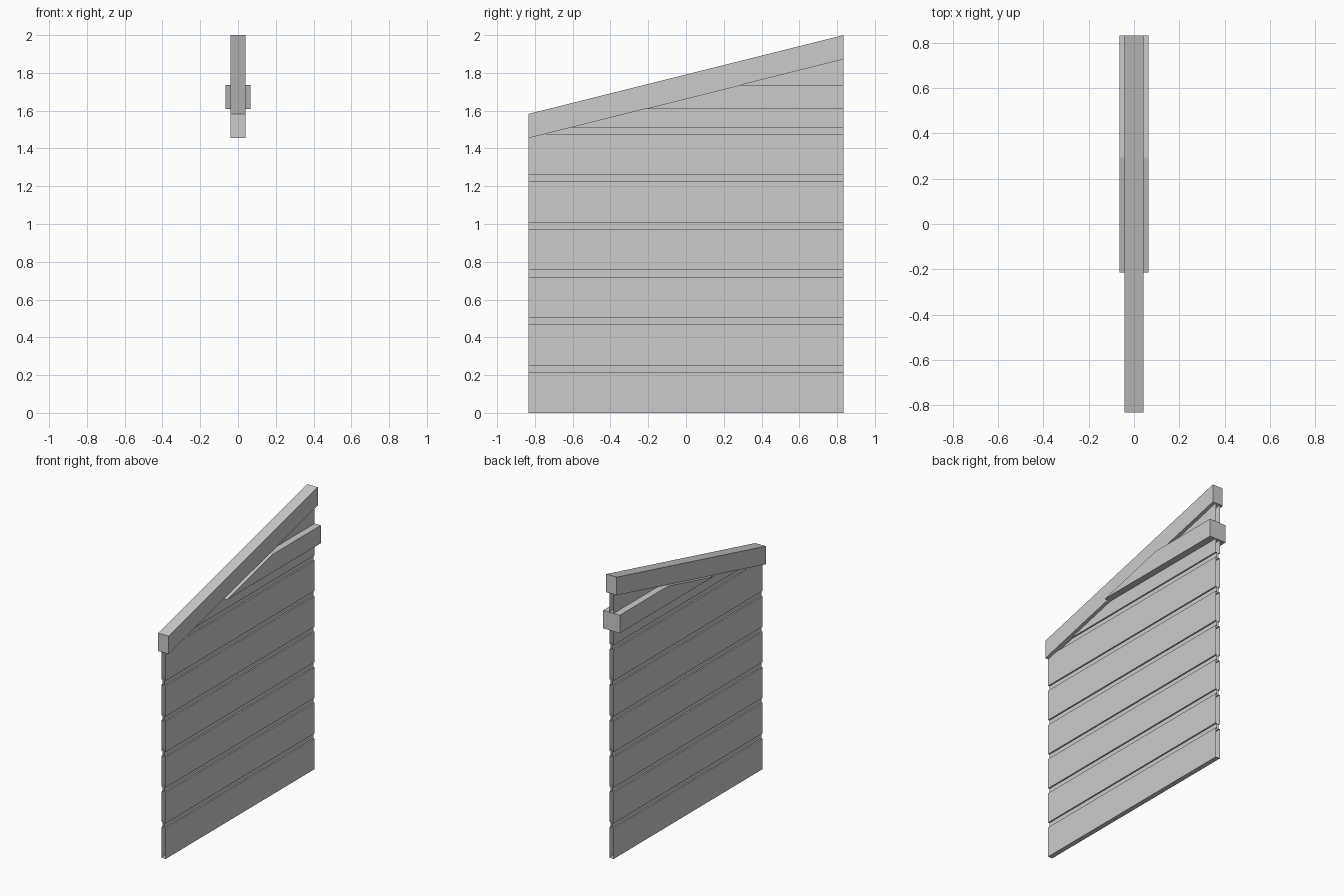
import bpy, bmesh
from mathutils import Vector

cube = bpy.data.objects.get("Cube")
if cube:
    bpy.data.objects.remove(cube, do_unlink=True)

HALF = 0.833                      # half length along y
LOW, HIGH = 1.455, 1.872          # underside of the sloping beam at each end
BEAM_H = 0.128
SLOPE = (HIGH - LOW) / (2 * HALF)

grey = bpy.data.materials.new("plain grey")
grey.use_nodes = True
colour = (0.6, 0.6, 0.6, 1)
grey.diffuse_color = colour
grey.node_tree.nodes["Principled BSDF"].inputs["Base Color"].default_value = colour


def finish(name, bm):
    bmesh.ops.recalc_face_normals(bm, faces=bm.faces)
    mesh = bpy.data.meshes.new(name)
    bm.to_mesh(mesh)
    bm.free()
    mesh.materials.append(grey)
    obj = bpy.data.objects.new(name, mesh)
    bpy.context.collection.objects.link(obj)
    return obj


def prism(name, outline, half_width):
    """Extrude a (y, z) outline across x."""
    bm = bmesh.new()
    face = bm.faces.new([bm.verts.new((-half_width, y, z)) for y, z in outline])
    out = bmesh.ops.extrude_face_region(bm, geom=[face])
    moved = [v for v in out["geom"] if isinstance(v, bmesh.types.BMVert)]
    bmesh.ops.translate(bm, verts=moved, vec=(2 * half_width, 0, 0))
    return finish(name, bm)


# Sloping top beam
prism("sloping_beam", [(-HALF, LOW), (HALF, HIGH),
                       (HALF, HIGH + BEAM_H), (-HALF, LOW + BEAM_H)], 0.041)

# Horizontal beam, its front end cut along the slope
Z0, Z1 = 1.61, 1.737


def slope_y(z):
    return (z - LOW) / SLOPE - HALF


prism("cross_beam", [(slope_y(Z0), Z0), (HALF, Z0), (HALF, Z1), (slope_y(Z1), Z1)], 0.065)

# Plank wall: grooved profile on both sides, open at the ends
FACE, CORE = 0.017, 0.007
PITCH, GROOVE = 0.252, 0.036
side = [(FACE, 0)]
for i in range(1, 7):
    top = i * PITCH
    side += [(FACE, top - GROOVE), (CORE, top - GROOVE), (CORE, top), (FACE, top)]
side.append((FACE, 2.0))
profile = side + [(-x, z) for x, z in reversed(side)]

bm = bmesh.new()
front = [bm.verts.new((x, -HALF, z)) for x, z in profile]
back = [bm.verts.new((x, HALF, z)) for x, z in profile]
for i in range(len(profile)):
    j = (i + 1) % len(profile)
    bm.faces.new((front[i], front[j], back[j], back[i]))
# Trim the wall just inside the sloping beam
bmesh.ops.bisect_plane(bm, geom=bm.verts[:] + bm.edges[:] + bm.faces[:],
                       plane_co=Vector((0, -HALF, LOW + 0.005)),
                       plane_no=Vector((0, -SLOPE, 1)), clear_outer=True)
finish("plank_wall", bm)
